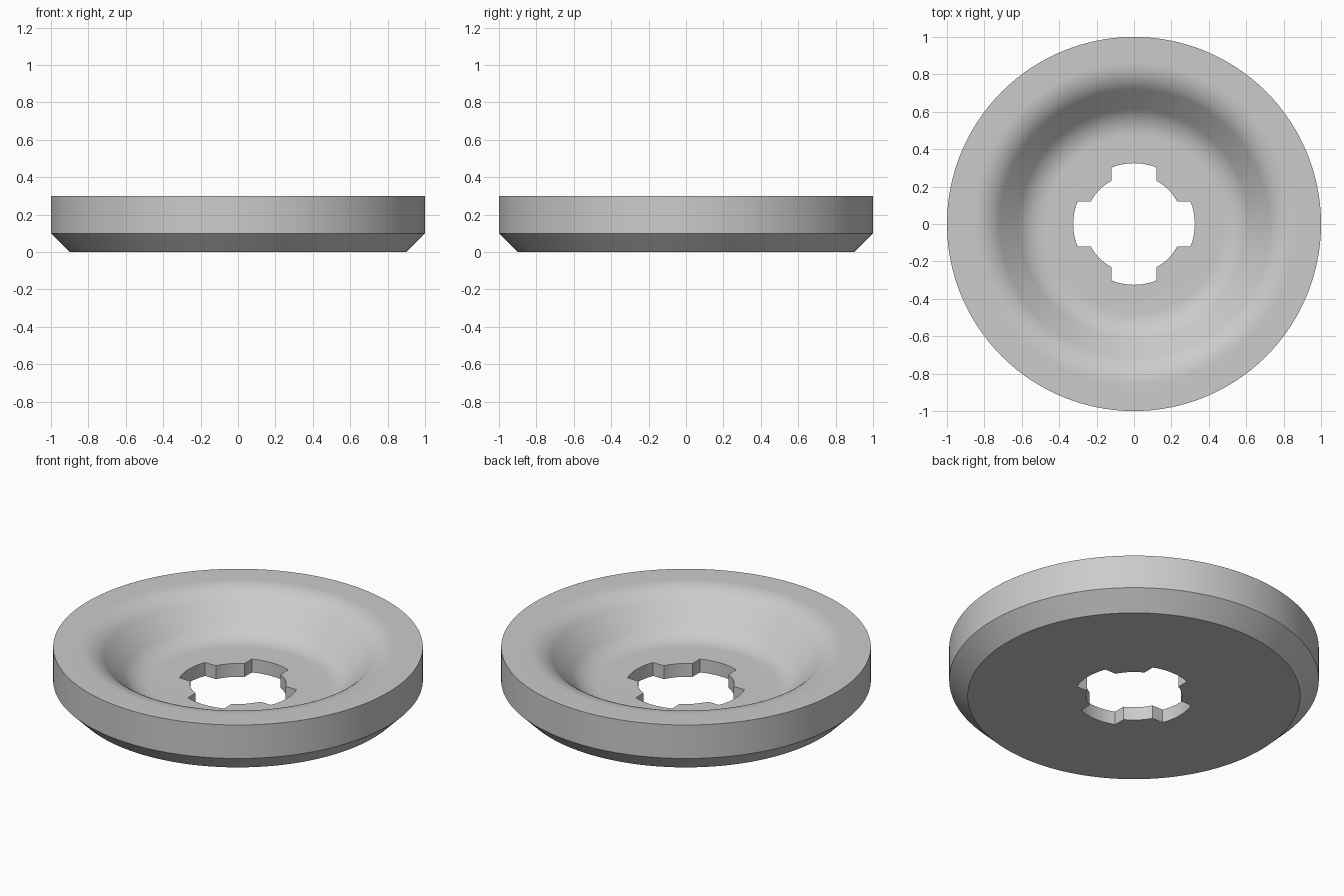
import bpy, bmesh
from math import sin, cos, pi, radians, asin

if "Cube" in bpy.data.objects:
    bpy.data.objects.remove(bpy.data.objects["Cube"], do_unlink=True)

SEGMENTS = 128
FLOOR, TOP = 0.08, 0.3
FILLET, SLOPE = 0.2, radians(45)
RIM_EDGE = 0.86
HOLE_R, NOTCH_R, NOTCH_HALF = 0.26, 0.325, 0.12

grey = bpy.data.materials.new("plain grey")
grey.use_nodes = True
colour = (0.6, 0.6, 0.6, 1)
grey.diffuse_color = colour
grey.node_tree.nodes["Principled BSDF"].inputs["Base Color"].default_value = colour


def make_object(name, bm):
    bmesh.ops.recalc_face_normals(bm, faces=bm.faces[:])
    mesh = bpy.data.meshes.new(name)
    bm.to_mesh(mesh)
    bm.free()
    mesh.materials.append(grey)
    obj = bpy.data.objects.new(name, mesh)
    bpy.context.collection.objects.link(obj)
    return obj


def stack_loops(name, loops):
    """Skin a list of equal point loops and cap both ends."""
    bm = bmesh.new()
    rings = [[bm.verts.new(p) for p in loop] for loop in loops]
    for a, b in zip(rings, rings[1:]):
        for i in range(len(a)):
            j = (i + 1) % len(a)
            bm.faces.new((a[i], a[j], b[j], b[i]))
    bm.faces.new(rings[0])
    bm.faces.new(rings[-1])
    return make_object(name, bm)


# Profile: chamfered base, outer wall, flat rim, filleted 45 degree dish
profile = [(0.9, 0), (1, 0.1), (1, TOP)]
drop = FILLET * (1 - cos(SLOPE))
run = 2 * FILLET * sin(SLOPE) + (TOP - FLOOR - 2 * drop)
steps = [SLOPE * i / 10 for i in range(11)]
profile += [(RIM_EDGE - FILLET * sin(a), TOP - FILLET * (1 - cos(a))) for a in steps]
profile += [(RIM_EDGE - run + FILLET * sin(a), FLOOR + FILLET * (1 - cos(a)))
            for a in reversed(steps)]
turns = [2 * pi * i / SEGMENTS for i in range(SEGMENTS)]
dish = stack_loops("dish", [[(r * cos(t), r * sin(t), z) for t in turns]
                            for r, z in profile])

# Central round hole with four notches
outer = asin(NOTCH_HALF / NOTCH_R)
inner = asin(NOTCH_HALF / HOLE_R)
outline = []
for q in range(4):
    base = q * pi / 2
    outline += [(NOTCH_R, base - outer + 2 * outer * i / 8) for i in range(9)]
    outline += [(HOLE_R, base + inner + (pi / 2 - 2 * inner) * i / 8) for i in range(9)]
cutter = stack_loops("hole_cutter", [[(r * cos(t), r * sin(t), z) for r, t in outline]
                                     for z in (-0.1, 0.5)])
cutter.hide_render = True

cut = dish.modifiers.new("hole", 'BOOLEAN')
cut.operation = 'DIFFERENCE'
cut.solver = 'EXACT'
cut.object = cutter
bpy.ops.object.select_all(action='DESELECT')
dish.select_set(True)
bpy.context.view_layer.objects.active = dish
bpy.ops.object.modifier_apply(modifier=cut.name)
bpy.data.objects.remove(cutter, do_unlink=True)
bpy.ops.object.shade_smooth_by_angle(angle=radians(30))
